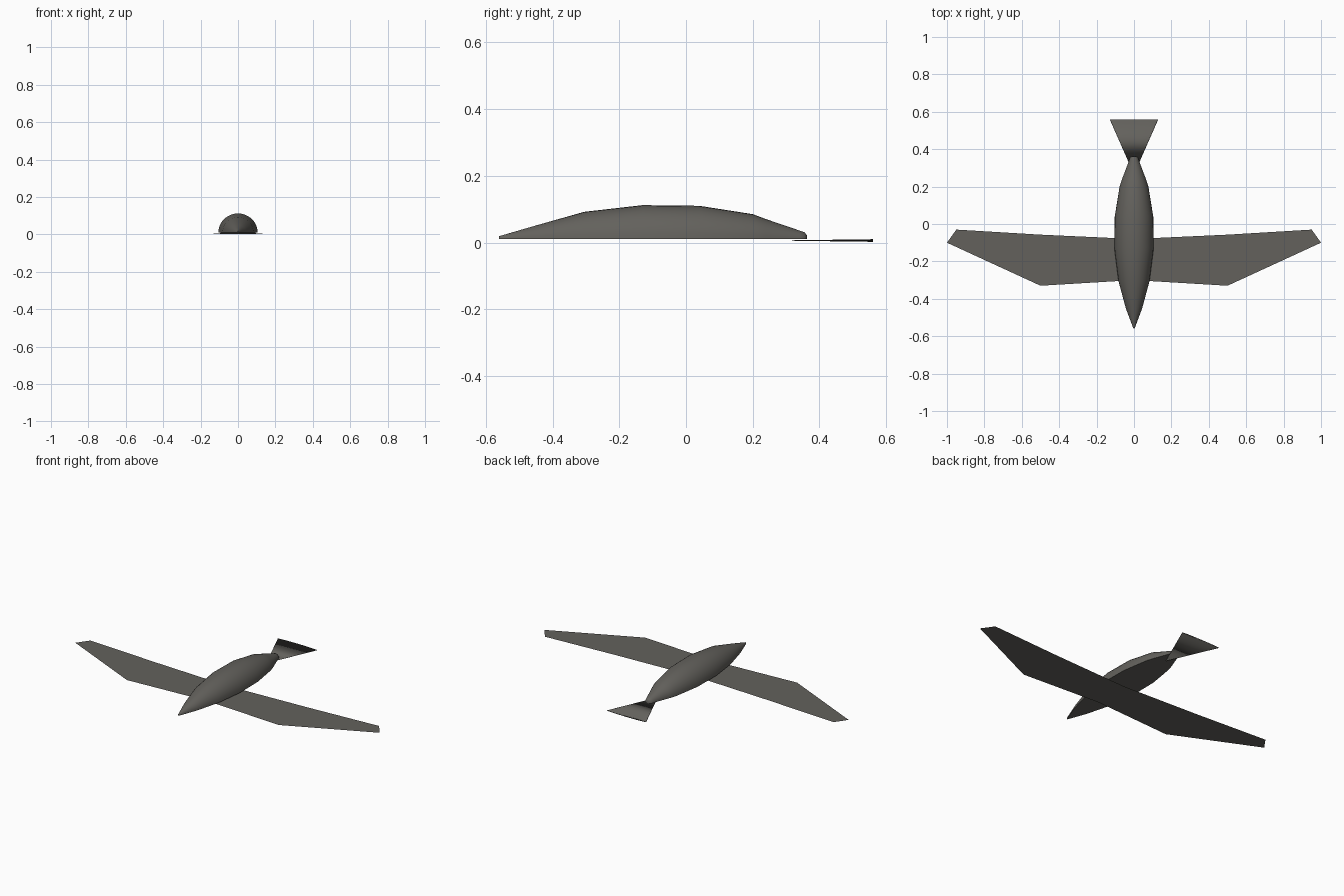
import bpy, bmesh, math
from mathutils import Matrix

if "Cube" in bpy.data.objects:
    bpy.data.objects.remove(bpy.data.objects["Cube"])

# one dark grey colour for the whole bird
grey = bpy.data.materials.new("dark_grey")
grey.diffuse_color = (0.125, 0.12, 0.108, 1)
grey.use_nodes = True
grey.node_tree.nodes["Principled BSDF"].inputs["Base Color"].default_value = grey.diffuse_color


def make(name, bm):
    bmesh.ops.recalc_face_normals(bm, faces=bm.faces)
    me = bpy.data.meshes.new(name)
    bm.to_mesh(me)
    bm.free()
    me.materials.append(grey)
    ob = bpy.data.objects.new(name, me)
    bpy.context.collection.objects.link(ob)
    return ob


def smooth(ob, angle):
    bpy.ops.object.select_all(action='DESELECT')
    ob.select_set(True)
    bpy.context.view_layer.objects.active = ob
    bpy.ops.object.shade_smooth_by_angle(angle=math.radians(angle))


# body: half-round sections with a flat underside, (y, half width, top height)
stations = [(-0.56, 0.003, 0.019), (-0.45, 0.044, 0.051), (-0.305, 0.083, 0.092),
            (-0.13, 0.105, 0.112), (0.04, 0.103, 0.110), (0.20, 0.077, 0.085),
            (0.24, 0.064, 0.070), (0.34, 0.026, 0.036), (0.355, 0.021, 0.031),
            (0.362, 0.010, 0.022)]
base, n = 0.01, 16
bm = bmesh.new()
rings = []
for y, w, top in stations:
    ring = [bm.verts.new((w * math.cos(math.pi * i / n), y,
                          base + (top - base) * math.sin(math.pi * i / n)))
            for i in range(n + 1)]
    rings.append(ring)
for a, b in zip(rings, rings[1:]):
    for i in range(n + 1):
        j = (i + 1) % (n + 1)
        bm.faces.new((a[i], a[j], b[j], b[i]))
bm.faces.new(rings[0])
bm.faces.new(rings[-1])
smooth(make("body", bm), 40)

# wings: one thin flat sheet running under the body, mirrored outline
half = [(0, -0.30), (0.5, -0.33), (1.0, -0.10), (0.95, -0.03), (0.5, -0.057), (0, -0.08)]
bm = bmesh.new()
for s in (1, -1):
    bm.faces.new([bm.verts.new((s * x, y, 0)) for x, y in half][::s])
bmesh.ops.remove_doubles(bm, verts=bm.verts, dist=1e-4)
for f in bm.faces:
    if f.normal.z < 0:
        f.normal_flip()
make("wings", bm)

# tail: cone squashed almost flat, widening to the back
bm = bmesh.new()
bmesh.ops.create_cone(bm, cap_ends=True, segments=32, radius1=0.13, radius2=0, depth=0.295)
bmesh.ops.remove_doubles(bm, verts=bm.verts, dist=1e-5)
bmesh.ops.transform(bm, verts=bm.verts, matrix=(
    Matrix.Translation((0, 0.4125, 0.006)) @ Matrix.Diagonal((1, 1, 0.03, 1))
    @ Matrix.Rotation(math.radians(90), 4, 'X')))
tail = make("tail", bm)
for p in tail.data.polygons:
    p.use_smooth = True
